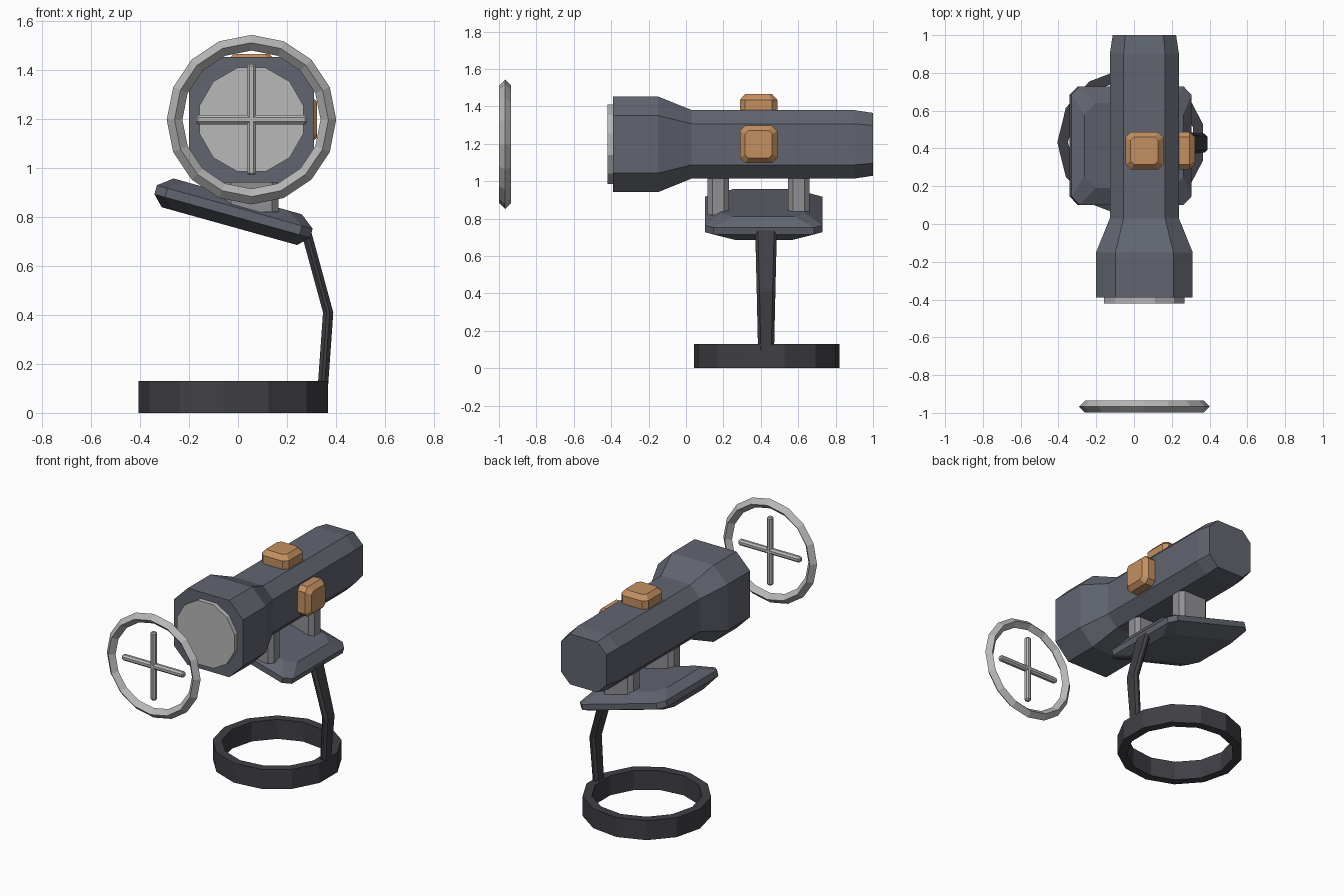
import bpy, bmesh
from math import pi, cos, sin, radians
from mathutils import Matrix, Vector

if "Cube" in bpy.data.objects:
    bpy.data.objects.remove(bpy.data.objects["Cube"])


def material(name, rgb):
    m = bpy.data.materials.new(name)
    m.diffuse_color = (*rgb, 1)
    m.use_nodes = True
    m.node_tree.nodes["Principled BSDF"].inputs["Base Color"].default_value = m.diffuse_color
    return m


SLATE = material("slate", (0.12, 0.13, 0.16))
DARK = material("dark_metal", (0.05, 0.05, 0.06))
STEEL = material("steel", (0.28, 0.28, 0.30))
PALE = material("pale_grey", (0.48, 0.48, 0.48))
COPPER = material("copper", (0.55, 0.28, 0.12))


def finish(name, bm, mat, matrix):
    bm.transform(matrix)
    bmesh.ops.recalc_face_normals(bm, faces=bm.faces)
    me = bpy.data.meshes.new(name)
    bm.to_mesh(me)
    bm.free()
    me.materials.append(mat)
    ob = bpy.data.objects.new(name, me)
    bpy.context.collection.objects.link(ob)
    return ob


def loft(name, layers, mat, matrix):
    """Stack chamfered rectangles: (z, half_x, half_y, cut[, x_shift])."""
    bm = bmesh.new()
    rings = []
    for z, a, b, c, *s in layers:
        dx = s[0] if s else 0
        pts = [(a, c - b), (a, b - c), (a - c, b), (c - a, b),
               (-a, b - c), (-a, c - b), (c - a, -b), (a - c, -b)]
        rings.append([bm.verts.new((x + dx, y, z)) for x, y in pts])
    for r, q in zip(rings, rings[1:]):
        for i in range(8):
            j = (i + 1) % 8
            bm.faces.new((r[i], r[j], q[j], q[i]))
    bm.faces.new(rings[0])
    bm.faces.new(rings[-1])
    return finish(name, bm, mat, matrix)


def hoop(name, profile, n, start, mat, matrix):
    """Turn a closed (radius, z) profile around z in n steps."""
    bm = bmesh.new()
    rings = []
    for i in range(n):
        t = start + 2 * pi * i / n
        rings.append([bm.verts.new((r * cos(t), r * sin(t), z)) for r, z in profile])
    k = len(profile)
    for i in range(n):
        p, q = rings[i], rings[(i + 1) % n]
        for j in range(k):
            bm.faces.new((p[j], q[j], q[(j + 1) % k], p[(j + 1) % k]))
    return finish(name, bm, mat, matrix)


def prism(name, n, r, depth, mat, matrix):
    bm = bmesh.new()
    bmesh.ops.create_cone(bm, cap_ends=True, segments=n, radius1=r, radius2=r, depth=depth)
    return finish(name, bm, mat, matrix)


def at(x, y, z):
    return Matrix.Translation(Vector((x, y, z)))


CX, CZ = 0.055, 1.197                      # sight axis
ALONG_Y = Matrix.Rotation(-pi / 2, 4, 'X')
ALONG_X = Matrix.Rotation(pi / 2, 4, 'Y')

# Sight tube with flared front
loft("sight_tube", [(y, h, h, h * 0.4) for y, h in
                    [(-0.39, 0.256), (-0.15, 0.256), (0.03, 0.183), (0.9, 0.183), (1.0, 0.168)]],
     SLATE, at(CX, 0, CZ) @ ALONG_Y)

# Front lens
prism("front_lens", 12, 0.22, 0.06, PALE,
      at(CX, -0.39, CZ) @ ALONG_Y @ Matrix.Rotation(pi / 12, 4, 'Z'))

# Floating aiming ring and cross
hoop("aiming_ring", [(0.346, 0), (0.314, 0.032), (0.282, 0), (0.314, -0.032)], 16, 0,
     PALE, at(CX, -0.967, CZ) @ ALONG_Y)
bar = [(-0.227, 0.012, 0.012, 0.006), (-0.218, 0.019, 0.019, 0.011),
       (0.218, 0.019, 0.019, 0.011), (0.227, 0.012, 0.012, 0.006)]
loft("cross_upright", bar, PALE, at(CX, -0.967, CZ))
loft("cross_level", bar, PALE, at(CX, -0.967, CZ) @ ALONG_X)

# Adjustment knobs, top and right
knob = [(0.15, 0.1, 0.1, 0.028), (0.238, 0.1, 0.1, 0.028), (0.268, 0.073, 0.073, 0.018)]
loft("top_knob", knob, COPPER, at(CX, 0.388, CZ))
loft("side_knob", knob, COPPER, at(CX, 0.388, CZ) @ ALONG_X)

# Mounting posts
for i, y in enumerate((0.173, 0.602)):
    loft(f"mount_post_{i + 1}", [(0.82, 0.11, 0.057, 0.026), (1.05, 0.11, 0.057, 0.026)],
         STEEL, at(CX, y, 0))

# Tilted bevelled plate
loft("tilted_plate", [(-0.063, 0.287, 0.2, 0.05), (-0.02, 0.33, 0.314, 0.045),
                      (0.018, 0.33, 0.314, 0.045), (0.063, 0.272, 0.225, 0.06)],
     SLATE, at(-0.018, 0.415, 0.823) @ Matrix.Rotation(radians(15.6), 4, 'Y'))

# Bent support strut
loft("support_strut", [(0.1, 0.021, 0.043, 0.015, 0.346), (0.41, 0.021, 0.05, 0.015, 0.368),
                       (0.74, 0.021, 0.058, 0.015, 0.278)],
     DARK, at(0, 0.428, 0))

# Open base ring
hoop("base_ring", [(0.392, 0), (0.392, 0.13), (0.335, 0.13), (0.335, 0)], 13, pi,
     DARK, at(-0.014, 0.432, 0))
